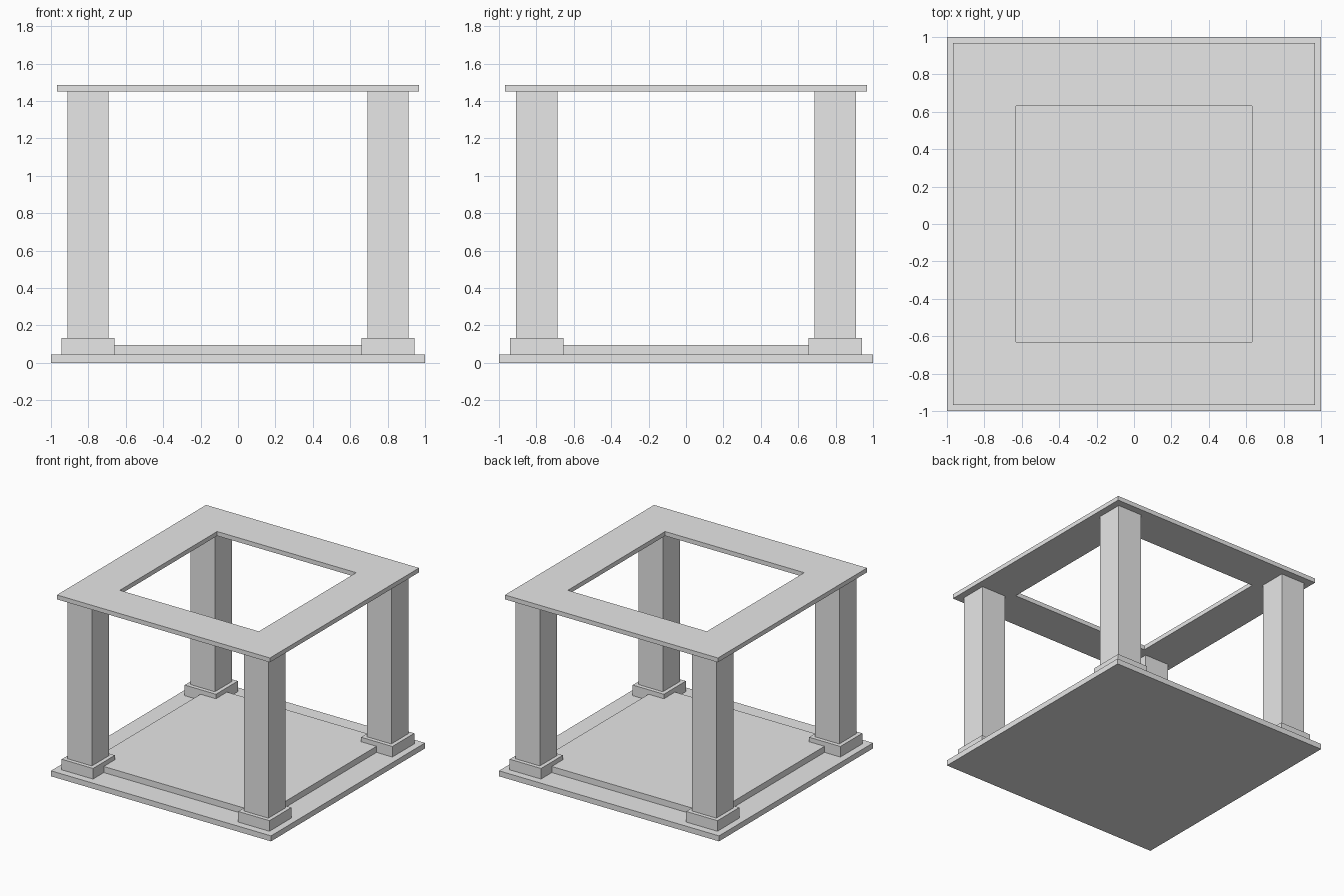
import bpy
import bmesh

if "Cube" in bpy.data.objects:
    bpy.data.objects.remove(bpy.data.objects["Cube"], do_unlink=True)

stone = bpy.data.materials.new("light_grey_stone")
stone.use_nodes = True
GREY = (0.8, 0.8, 0.8, 1.0)
stone.diffuse_color = GREY
for node in stone.node_tree.nodes:
    if node.type == "BSDF_PRINCIPLED":
        node.inputs["Base Color"].default_value = GREY


def add_object(name, bm):
    mesh = bpy.data.meshes.new(name)
    bm.to_mesh(mesh)
    bm.free()
    mesh.materials.append(stone)
    obj = bpy.data.objects.new(name, mesh)
    bpy.context.collection.objects.link(obj)
    return obj


def block(name, half, bottom, top, x=0.0, y=0.0):
    """Square block given by its half width and height range."""
    bm = bmesh.new()
    bmesh.ops.create_cube(bm, size=1.0)
    bmesh.ops.scale(bm, vec=(2 * half, 2 * half, top - bottom), verts=bm.verts)
    bmesh.ops.translate(bm, vec=(x, y, (bottom + top) / 2), verts=bm.verts)
    return add_object(name, bm)


def square_frame(name, outer, inner, bottom, top):
    """Flat square ring: bridge two square outlines, then thicken the ring."""
    bm = bmesh.new()
    loops = []
    for half in (outer, inner):
        loops.append([bm.verts.new((sx * half, sy * half, bottom))
                      for sx, sy in ((-1, -1), (1, -1), (1, 1), (-1, 1))])
    big, small = loops
    for i in range(4):
        j = (i + 1) % 4
        bm.faces.new((big[i], big[j], small[j], small[i]))
    ring = bmesh.ops.extrude_face_region(bm, geom=bm.faces[:], use_keep_orig=True)
    raised = [v for v in ring["geom"] if isinstance(v, bmesh.types.BMVert)]
    bmesh.ops.translate(bm, vec=(0, 0, top - bottom), verts=raised)
    bmesh.ops.recalc_face_normals(bm, faces=bm.faces)
    # Merge the mitred corners into clean flat faces
    bmesh.ops.dissolve_limit(bm, angle_limit=0.01, verts=bm.verts, edges=bm.edges)
    return add_object(name, bm)


# Stepped floor
block("base_slab", 1.0, 0.0, 0.045)
block("raised_floor", 0.80, 0.045, 0.095)

# Four corner pillars on plinths
for side, x in (("right", -0.802), ("left", 0.802)):
    for end, y in (("front", -0.798), ("back", 0.798)):
        block(f"{end}_{side}_plinth", 0.142, 0.045, 0.132, x, y)
        block(f"{end}_{side}_pillar", 0.11, 0.132, 1.45, x, y)

# Open roof
square_frame("roof_frame", 0.968, 0.632, 1.45, 1.486)
